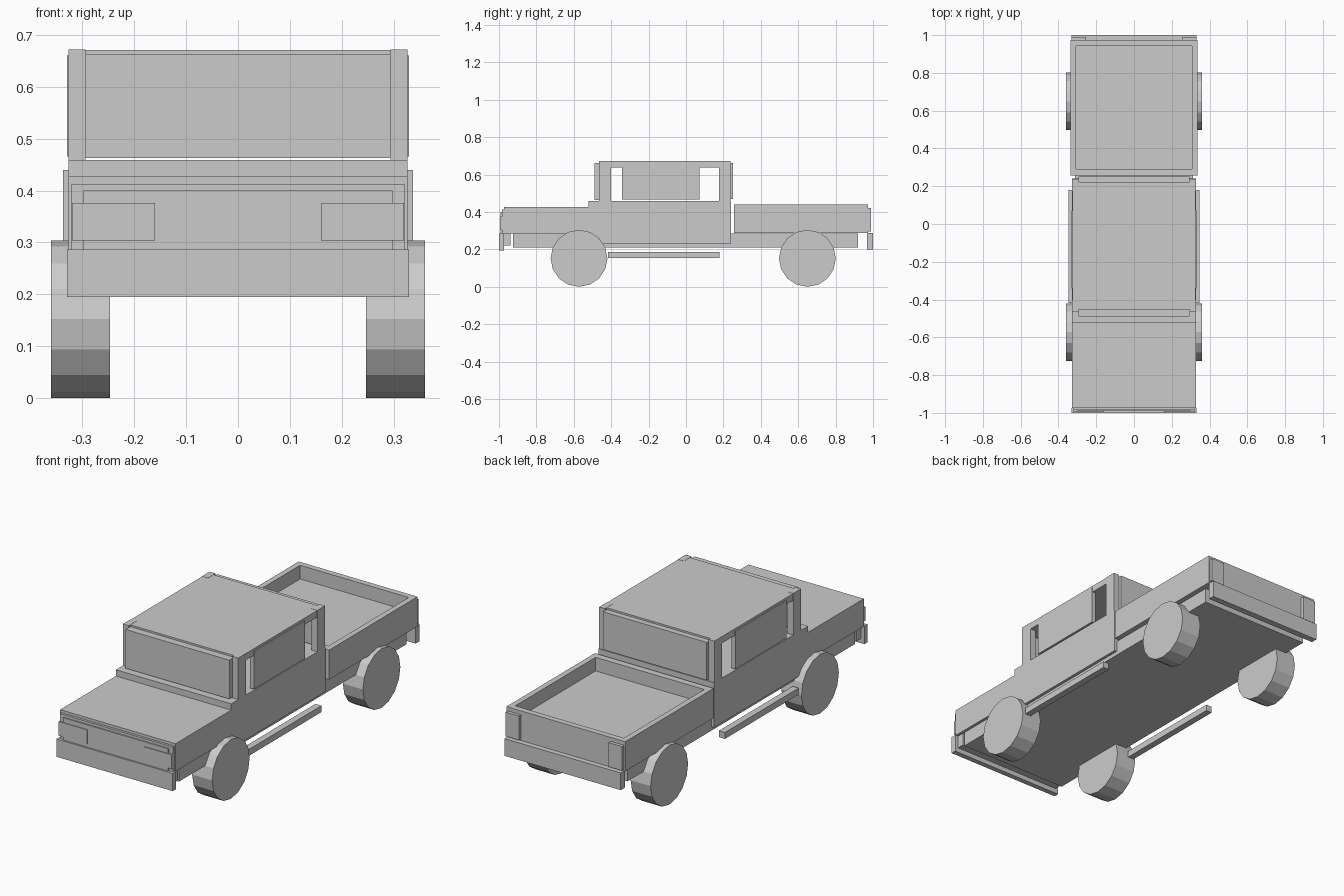
import bpy, bmesh, math
from mathutils import Matrix

if "Cube" in bpy.data.objects:
    bpy.data.objects.remove(bpy.data.objects["Cube"])


def finish(name, bm):
    bmesh.ops.recalc_face_normals(bm, faces=bm.faces[:])
    mesh = bpy.data.meshes.new(name)
    bm.to_mesh(mesh)
    bm.free()
    obj = bpy.data.objects.new(name, mesh)
    bpy.context.collection.objects.link(obj)
    return obj


def box(name, x, y, z):
    """Box from three (low, high) ranges."""
    bm = bmesh.new()
    bmesh.ops.create_cube(bm, size=1)
    for v in bm.verts:
        for i, (lo, hi) in enumerate((x, y, z)):
            v.co[i] = (lo + hi) / 2 + v.co[i] * (hi - lo)
    return finish(name, bm)


def wide(name, half, y, z):
    """Box centred on x = 0."""
    return box(name, (-half, half), y, z)


def pair(name, x, y, z):
    """Mirrored boxes on both sides."""
    box("right_" + name, x, y, z)
    box("left_" + name, (-x[1], -x[0]), y, z)


# Chassis slab
wide("chassis", 0.312, (-0.925, 0.92), (0.21, 0.286))

# Hood, cowl and lower cab as one side profile
profile = [(-0.973, 0.285), (-0.973, 0.427), (-0.522, 0.427), (-0.522, 0.459),
           (0.24, 0.459), (0.24, 0.23), (-0.52, 0.23), (-0.52, 0.285)]
bm = bmesh.new()
face = bm.faces.new([bm.verts.new((-0.327, y, z)) for y, z in profile])
ext = bmesh.ops.extrude_face_region(bm, geom=[face])
for v in ext["geom"]:
    if isinstance(v, bmesh.types.BMVert):
        v.co.x = 0.327
finish("lower_body", bm)

# Cab pillars, roof and windows
pair("front_pillar", (0.294, 0.327), (-0.465, -0.402), (0.455, 0.672))
pair("rear_pillar", (0.294, 0.327), (0.176, 0.237), (0.455, 0.672))
wide("roof", 0.326, (-0.452, 0.222), (0.637, 0.671))
wide("windshield", 0.294, (-0.49, -0.452), (0.463, 0.662))
wide("rear_window", 0.294, (0.212, 0.252), (0.468, 0.662))
pair("side_window", (0.308, 0.33), (-0.342, 0.072), (0.466, 0.66))

# Cargo bed: block with an inset, sunken floor
bed = wide("cargo_bed", 0.337, (0.257, 0.973), (0.288, 0.44))
bm = bmesh.new()
bm.from_mesh(bed.data)
bm.normal_update()
top = max(bm.faces, key=lambda f: f.calc_center_median().z)
bmesh.ops.inset_region(bm, faces=[top], thickness=0.041)
for v in top.verts:
    v.co.y = 0.292 if v.co.y < 0.6 else 0.943
inner = bmesh.ops.extrude_face_region(bm, geom=[top])
for v in inner["geom"]:
    if isinstance(v, bmesh.types.BMVert):
        v.co.z = 0.37
bmesh.ops.delete(bm, geom=[top], context="FACES")
bmesh.ops.recalc_face_normals(bm, faces=bm.faces[:])
bm.to_mesh(bed.data)
bm.free()

# Nose panel, grille and lights
wide("nose_panel", 0.321, (-0.985, -0.97), (0.286, 0.413))
wide("grille", 0.298, (-0.991, -0.975), (0.286, 0.4))
pair("headlight", (0.16, 0.32), (-0.995, -0.975), (0.304, 0.376))
pair("tail_light", (0.255, 0.33), (0.965, 0.99), (0.296, 0.42))

# Bumpers and running boards
wide("front_bumper", 0.33, (-1.0, -0.973), (0.195, 0.286))
wide("front_bumper_mount", 0.312, (-0.975, -0.937), (0.22, 0.286))
wide("rear_bumper", 0.33, (0.967, 1.0), (0.2, 0.288))
pair("running_board", (0.313, 0.347), (-0.417, 0.18), (0.154, 0.187))

# Wheels: sixteen-sided cylinders
for end, y in (("front", -0.572), ("rear", 0.649)):
    for side, sx in (("left", -1), ("right", 1)):
        bm = bmesh.new()
        bmesh.ops.create_cone(
            bm, cap_ends=True, segments=16, radius1=0.152, radius2=0.152, depth=0.113,
            matrix=Matrix.Translation((sx * 0.3035, y, 0.152))
            @ Matrix.Rotation(math.pi / 2, 4, "Y"))
        finish(f"{end}_{side}_wheel", bm)
